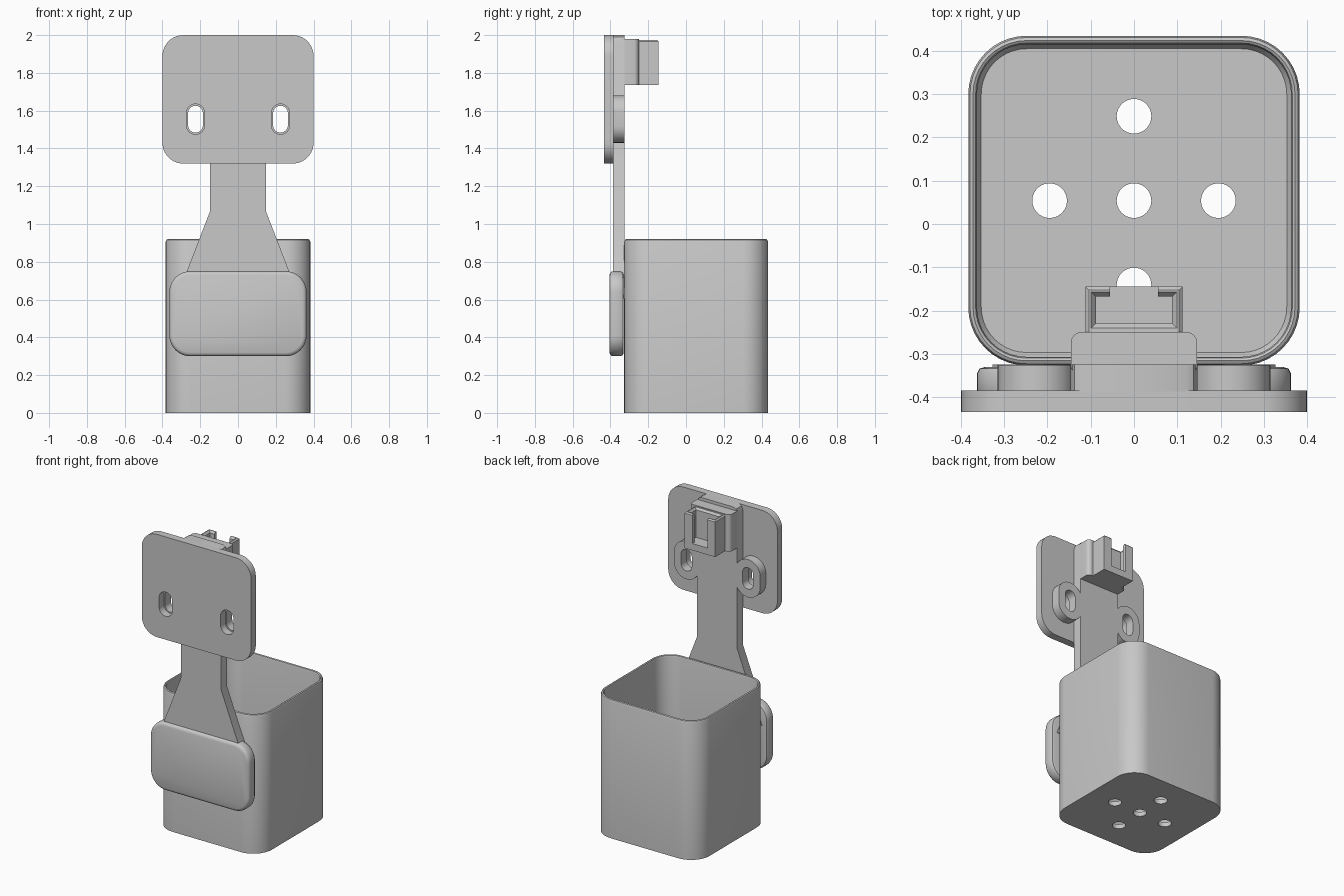
import bpy, bmesh, math

if "Cube" in bpy.data.objects:
    bpy.data.objects.remove(bpy.data.objects["Cube"])

grey = bpy.data.materials.new("plain grey")
grey.use_nodes = True
grey.diffuse_color = (0.58, 0.58, 0.58, 1)
grey.node_tree.nodes["Principled BSDF"].inputs["Base Color"].default_value = (0.58, 0.58, 0.58, 1)


def rounded(cx, cy, hx, hy, r, steps=10):
    """Outline of a rounded rectangle as 2D points."""
    pts = []
    for k, (sx, sy) in enumerate([(1, 1), (-1, 1), (-1, -1), (1, -1)]):
        for i in range(steps + 1):
            a = math.pi / 2 * (k + i / steps)
            pts.append((cx + sx * (hx - r) + r * math.cos(a),
                        cy + sy * (hy - r) + r * math.sin(a)))
    return pts


def box(x0, x1, y0, y1):
    return [(x1, y1), (x0, y1), (x0, y0), (x1, y0)]


def loft(name, rings, axis="z"):
    """Closed solid through (outline, level) rings, stacked along an axis."""
    bm = bmesh.new()
    loops = []
    for pts, t in rings:
        loops.append([bm.verts.new((u, v, t) if axis == "z" else (u, t, v)) for u, v in pts])
    for a, b in zip(loops, loops[1:]):
        for i in range(len(a)):
            j = (i + 1) % len(a)
            bm.faces.new((a[i], a[j], b[j], b[i]))
    bm.faces.new(loops[0])
    bm.faces.new(loops[-1])
    bmesh.ops.recalc_face_normals(bm, faces=bm.faces)
    mesh = bpy.data.meshes.new(name)
    bm.to_mesh(mesh)
    bm.free()
    mesh.materials.append(grey)
    ob = bpy.data.objects.new(name, mesh)
    bpy.context.collection.objects.link(ob)
    return ob


def select(ob):
    bpy.ops.object.select_all(action="DESELECT")
    ob.select_set(True)
    bpy.context.view_layer.objects.active = ob


def cut(ob, cutters):
    """Subtract each cutter, then discard it."""
    for c in cutters:
        c.hide_render = True
        mod = ob.modifiers.new("cut", "BOOLEAN")
        mod.operation = "DIFFERENCE"
        mod.solver = "EXACT"
        mod.object = c
        select(ob)
        bpy.ops.object.modifier_apply(modifier=mod.name)
        bpy.data.objects.remove(c)


def finish(ob):
    select(ob)
    bpy.ops.object.shade_smooth_by_angle(angle=math.radians(32))


# Cup: outer wall, rounded rim, inner wall, small chamfer to the floor
CY = 0.054


def cup_ring(inset, z):
    return rounded(0, CY, 0.383 - inset, 0.381 - inset, 0.135 - inset), z


cup = loft("cup", [cup_ring(0, 0), cup_ring(0, 0.905), cup_ring(0.004, 0.916),
                   cup_ring(0.011, 0.92), cup_ring(0.017, 0.916), cup_ring(0.02, 0.905),
                   cup_ring(0.02, 0.045), cup_ring(0.03, 0.03)])
drains = [(0, 0), (0.195, 0), (-0.195, 0), (0, 0.195), (0, -0.195)]
cut(cup, [loft("drain_cutter", [(rounded(x, CY + y, 0.04, 0.04, 0.04), z) for z in (-0.1, 0.1)])
          for x, y in drains])
finish(cup)

# Pad on the front of the cup, with rounded edges front and back
pad_rings = []
for inset, y in [(0.02, -0.33), (0.006, -0.334), (0, -0.346), (0, -0.385),
                 (0.003, -0.395), (0.009, -0.402), (0.02, -0.406)]:
    pad_rings.append((rounded(0, 0.525, 0.363 - inset, 0.225 - inset, 0.11 - inset), y))
finish(loft("front_pad", pad_rings, "y"))

# Strap: narrow neck flaring towards the cup
half = [(0.12, 2.0), (0.138, 1.99), (0.147, 1.965), (0.147, 1.07), (0.327, 0.605)]
strap = half + [(-x, z) for x, z in reversed(half)]
finish(loft("strap", [(strap, -0.387), (strap, -0.325)], "y"))

# Head plate with two slots
plate_outline = rounded(0, 1.66, 0.4, 0.34, 0.11)
plate = loft("head_plate", [(plate_outline, -0.435), (plate_outline, -0.385)], "y")
cut(plate, [loft("slot_cutter", [(rounded(s * 0.225, 1.555, 0.048, 0.08, 0.048), y)
                                 for y in (-0.5, -0.3)], "y") for s in (-1, 1)])
finish(plate)

# Slotted lugs behind the plate
for side, s in (("left", 1), ("right", -1)):
    lug_outline = rounded(s * 0.225, 1.555, 0.09, 0.125, 0.089)
    lug = loft(side + "_lug", [(lug_outline, -0.386), (lug_outline, -0.326)], "y")
    cut(lug, [loft("slot_cutter", [(rounded(s * 0.225, 1.555, 0.039, 0.071, 0.039), y)
                                   for y in (-0.5, -0.2)], "y")])
    finish(lug)

# Mounting block behind the strap
block = rounded(0, -0.3, 0.146, 0.05, 0.025)
finish(loft("mount_block", [(block, 1.735), (block, 1.98)]))

# Socket: open-topped holder with a chamfered rim and a gap in its back wall
socket = loft("socket", [(box(-0.112, 0.112, -0.26, -0.145), 1.735),
                         (box(-0.112, 0.112, -0.26, -0.145), 1.967),
                         (box(-0.104, 0.104, -0.26, -0.153), 1.975)])
cut(socket, [
    loft("cavity_cutter", [(box(-0.088, 0.088, -0.23, -0.168), 1.78),
                           (box(-0.088, 0.088, -0.23, -0.168), 1.962),
                           (box(-0.103, 0.103, -0.245, -0.153), 1.98)]),
    loft("gap_cutter", [(box(-0.055, 0.055, -0.2, -0.1), z) for z in (1.78, 2.1)])])
finish(socket)
